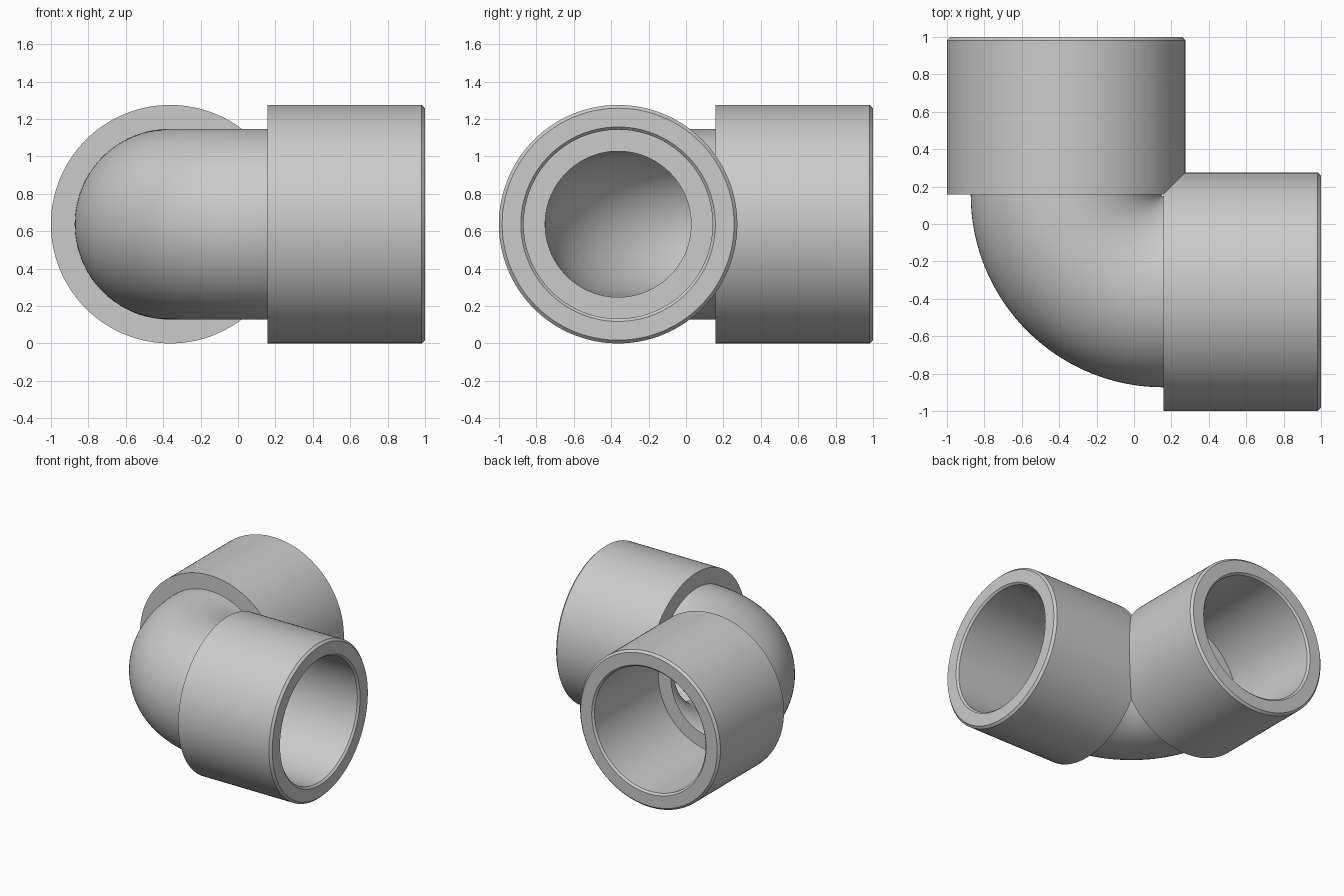
import bpy, bmesh
from math import pi, radians
from mathutils import Vector

cube = bpy.data.objects.get("Cube")
if cube:
    bpy.data.objects.remove(cube, do_unlink=True)

AXIS = -0.363      # offset of each socket's centre line
HEIGHT = 0.6375    # centre height, equal to the socket radius
INNER = 0.157      # inner end of the sockets and pivot of the bend
SEGMENTS = 128

grey = bpy.data.materials.new("light grey plastic")
grey.use_nodes = True
colour = (0.6, 0.6, 0.6, 1)
grey.diffuse_color = colour
grey.node_tree.nodes["Principled BSDF"].inputs["Base Color"].default_value = colour

bm = bmesh.new()

# Socket: wall section (position along axis, radius) revolved about its axis
section = [(INNER, 0.51), (INNER, HEIGHT), (0.982, HEIGHT), (1, 0.62),
           (1, 0.52), (0.985, 0.505), (INNER, 0.505), (INNER, 0.39)]
verts = [bm.verts.new((x, AXIS, HEIGHT + r)) for x, r in section]
edges = [bm.edges.new(pair) for pair in zip(verts, verts[1:])]
bmesh.ops.spin(bm, geom=verts + edges, cent=(0, AXIS, HEIGHT), axis=(1, 0, 0),
               dvec=(0, 0, 0), angle=2 * pi, steps=SEGMENTS)
bmesh.ops.remove_doubles(bm, verts=bm.verts[:], dist=0.0001)

# Bend: sweep the open outer and inner rings to the mitre plane
rings = [e for e in bm.edges if e.is_boundary]
ring_verts = list({v for e in rings for v in e.verts})
bmesh.ops.spin(bm, geom=ring_verts + rings, cent=(INNER, INNER, 0), axis=(0, 0, 1),
               dvec=(0, 0, 0), angle=-pi / 4, steps=24)

# Mitre the half along the diagonal, then mirror it across
bmesh.ops.bisect_plane(bm, geom=bm.verts[:] + bm.edges[:] + bm.faces[:],
                       dist=0.00001, plane_co=(0, 0, 0),
                       plane_no=Vector((-1, 1, 0)).normalized(), clear_outer=True)
copy = bmesh.ops.duplicate(bm, geom=bm.verts[:] + bm.edges[:] + bm.faces[:])["geom"]
for v in copy:
    if isinstance(v, bmesh.types.BMVert):
        v.co.x, v.co.y = v.co.y, v.co.x
bmesh.ops.reverse_faces(bm, faces=[f for f in copy if isinstance(f, bmesh.types.BMFace)])
bmesh.ops.remove_doubles(bm, verts=bm.verts[:], dist=0.0001)
bmesh.ops.recalc_face_normals(bm, faces=bm.faces[:])

mesh = bpy.data.meshes.new("elbow_fitting")
bm.to_mesh(mesh)
bm.free()
mesh.materials.append(grey)
fitting = bpy.data.objects.new("elbow_fitting", mesh)
bpy.context.collection.objects.link(fitting)

# Smooth curved walls, keep rims and mitre crisp
bpy.ops.object.select_all(action='DESELECT')
fitting.select_set(True)
bpy.context.view_layer.objects.active = fitting
bpy.ops.object.shade_smooth_by_angle(angle=radians(25))
